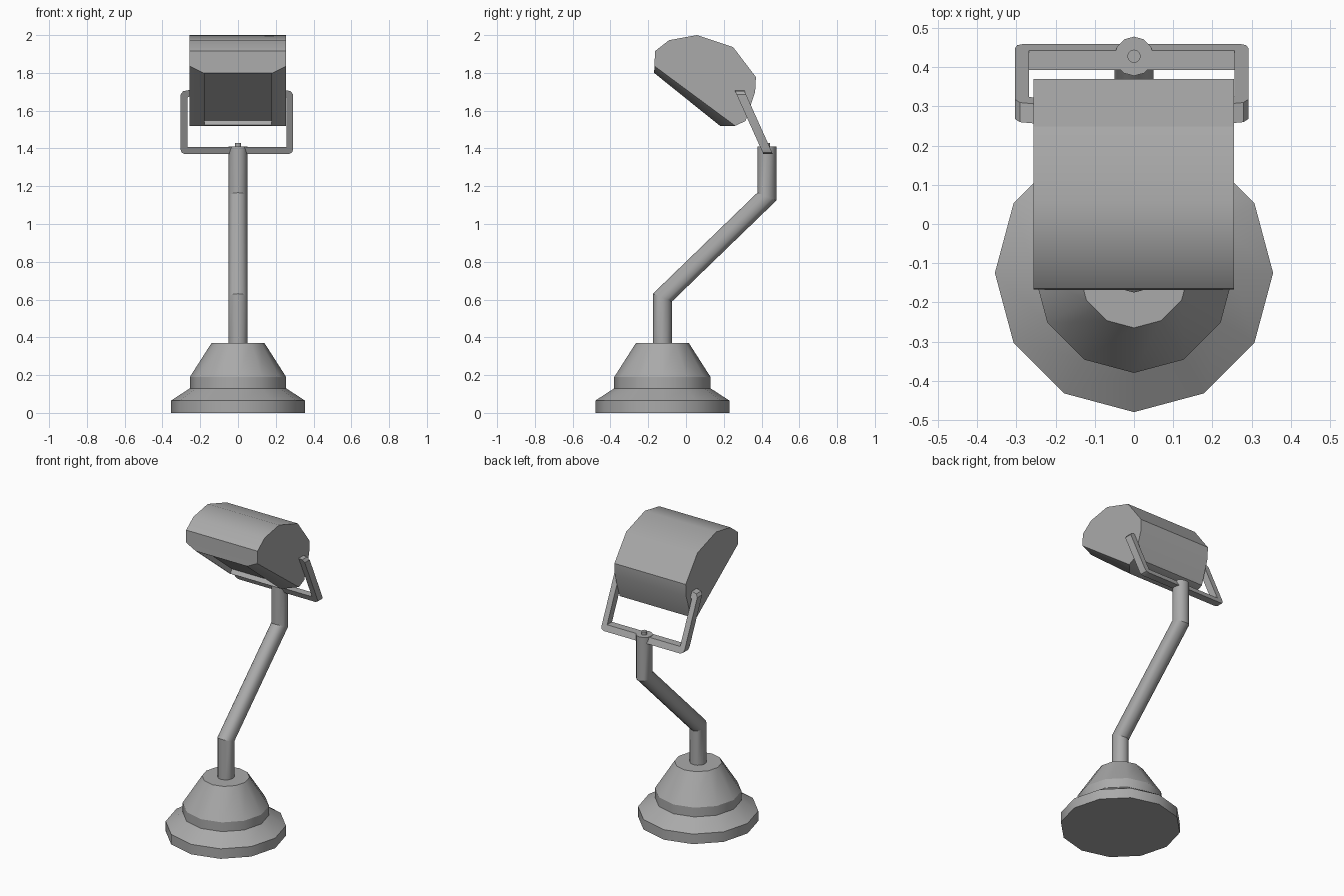
import bpy, bmesh, math
from mathutils import Vector

default = bpy.data.objects.get("Cube")
if default:
    bpy.data.objects.remove(default, do_unlink=True)

grey = bpy.data.materials.new("grey_metal")
grey.use_nodes = True
colour = (0.4, 0.4, 0.4, 1)
grey.diffuse_color = colour
grey.node_tree.nodes["Principled BSDF"].inputs["Base Color"].default_value = colour


def finish(bm, name, angle=31.5):
    bmesh.ops.recalc_face_normals(bm, faces=bm.faces)
    mesh = bpy.data.meshes.new(name)
    bm.to_mesh(mesh)
    bm.free()
    mesh.materials.append(grey)
    obj = bpy.data.objects.new(name, mesh)
    bpy.context.collection.objects.link(obj)
    bpy.ops.object.select_all(action='DESELECT')
    obj.select_set(True)
    bpy.context.view_layer.objects.active = obj
    bpy.ops.object.shade_smooth_by_angle(angle=math.radians(angle))
    return obj


def stacked_rings(name, rings, sides=12):
    """Skin rings given as (radius, y, z, tilt); tilt lowers z along +y."""
    bm = bmesh.new()
    loops = []
    for r, y, z, tilt in rings:
        loop = []
        for i in range(sides):
            a = math.tau * i / sides
            dy = r * math.sin(a)
            loop.append(bm.verts.new((r * math.cos(a), y + dy, z - tilt * dy)))
        loops.append(loop)
    for low, high in zip(loops, loops[1:]):
        for i in range(sides):
            j = (i + 1) % sides
            bm.faces.new((low[i], low[j], high[j], high[i]))
    bm.faces.new(loops[0][::-1])
    bm.faces.new(loops[-1])
    return finish(bm, name)


def prism(bm, points, offset):
    """Extrude a closed outline along offset; returns side faces."""
    offset = Vector(offset)
    a = [bm.verts.new(p) for p in points]
    b = [bm.verts.new(Vector(p) + offset) for p in points]
    bm.faces.new(a[::-1])
    bm.faces.new(b)
    n = len(a)
    return [bm.faces.new((a[i], a[(i + 1) % n], b[(i + 1) % n], b[i])) for i in range(n)]


# Stepped round base
base_y = -0.125
stacked_rings("base", [(r, base_y, z, 0) for r, z in
              [(0.355, 0), (0.355, 0.065), (0.255, 0.13), (0.255, 0.19), (0.14, 0.37)]])

# Bent pole with mitred joints, and the bolt on its top
pole_y = 0.428
stacked_rings("pole", [(0.05, base_y, 0.36, 0), (0.05, base_y, 0.61, 0.42),
                       (0.05, pole_y, 1.145, 0.42), (0.05, pole_y, 1.41, 0)])
stacked_rings("pivot_bolt", [(0.017, pole_y, z, 0) for z in (1.40, 1.43)])

# U-shaped bracket: chamfered outline, extruded in depth and leaned forward
half = [(0, 1.37), (0.275, 1.37), (0.292, 1.378), (0.298, 1.395), (0.298, 1.685),
        (0.285, 1.703), (0.25, 1.71), (0.25, 1.675), (0.262, 1.67), (0.262, 1.407), (0, 1.407)]
outline = half + [(-x, z) for x, z in half[-2:0:-1]]
bm = bmesh.new()
prism(bm, [(x - 0.006, -0.025, z) for x, z in outline], (0, 0.05, 0))
for v in bm.verts:
    v.co.y += pole_y - 0.45 * (v.co.z - 1.385)
finish(bm, "bracket")

# Lamp head: faceted hood; the last outline edge is the opening
hood = [(-0.167, 1.836), (-0.164, 1.915), (-0.09, 1.973), (0.058, 2.0), (0.249, 1.937),
        (0.37, 1.778), (0.366, 1.70), (0.315, 1.545), (0.26, 1.52)]
bm = bmesh.new()
opening = prism(bm, [(-0.257, y, z) for y, z in hood], (0.512, 0, 0))[-1]

# Tapered flange below the opening
lip = bmesh.ops.extrude_discrete_faces(bm, faces=[opening])["faces"][0]
for v in lip.verts:
    v.co.x *= 0.72
    v.co.y, v.co.z = (-0.169, 1.80) if v.co.z > 1.7 else (0.18, 1.52)

# Thin rim and shallow recess
bmesh.ops.inset_individual(bm, faces=[lip], thickness=0.01)
floor = bmesh.ops.extrude_discrete_faces(bm, faces=[lip])["faces"][0]
inward = Vector((0, 0.626, 0.78))
bmesh.ops.translate(bm, verts=floor.verts[:], vec=inward * 0.03)
finish(bm, "lamp_head")
